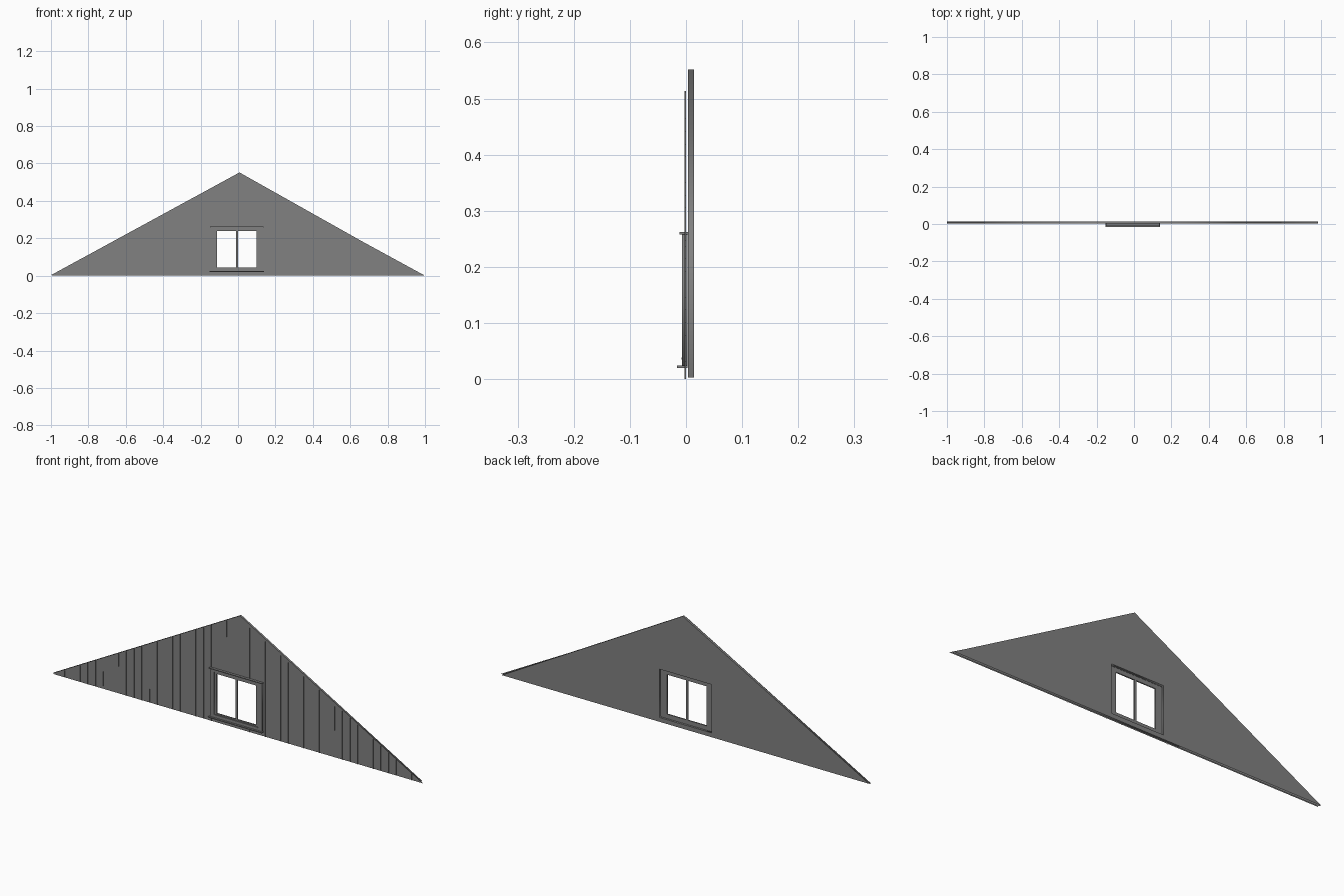
import bpy
import bmesh
from mathutils import Matrix

cube = bpy.data.objects.get("Cube")
if cube:
    bpy.data.objects.remove(cube)

grey = bpy.data.materials.new("weathered_grey")
grey.use_nodes = True
COLOUR = (0.22, 0.22, 0.22, 1)
grey.diffuse_color = COLOUR
for node in grey.node_tree.nodes:
    if node.type == 'BSDF_PRINCIPLED':
        node.inputs["Base Color"].default_value = COLOUR


def add_mesh(name, mesh):
    mesh.materials.clear()
    mesh.materials.append(grey)
    obj = bpy.data.objects.new(name, mesh)
    bpy.context.collection.objects.link(obj)
    return obj


def rect(x0, x1, z0, z1):
    return [(x0, z0), (x1, z0), (x1, z1), (x0, z1)]


def panel(name, outlines, y0, y1):
    """Upright panel: first outline is the edge, the others are holes."""
    curve = bpy.data.curves.new(name, 'CURVE')
    curve.dimensions = '2D'
    curve.fill_mode = 'BOTH'
    curve.extrude = (y1 - y0) / 2
    for points in outlines:
        spline = curve.splines.new('POLY')
        spline.points.add(len(points) - 1)
        for p, (x, z) in zip(spline.points, points):
            p.co = (x, z, 0, 1)
        spline.use_cyclic_u = True
    helper = bpy.data.objects.new(name + "_curve", curve)
    bpy.context.collection.objects.link(helper)
    deps = bpy.context.evaluated_depsgraph_get()
    mesh = bpy.data.meshes.new_from_object(helper.evaluated_get(deps))
    bpy.data.objects.remove(helper)
    mesh.transform(Matrix.Translation((0, (y0 + y1) / 2, 0))
                   @ Matrix.Rotation(1.5707963, 4, 'X'))
    mesh.name = name
    return add_mesh(name, mesh)


def box(name, x0, x1, y0, y1, z0, z1):
    bm = bmesh.new()
    bmesh.ops.create_cube(bm, size=1)
    for v in bm.verts:
        v.co = (x1 if v.co.x > 0 else x0,
                y1 if v.co.y > 0 else y0,
                z1 if v.co.z > 0 else z0)
    mesh = bpy.data.meshes.new(name)
    bm.to_mesh(mesh)
    bm.free()
    return add_mesh(name, mesh)


# Window outlines, from the casing inwards
LEFT, RIGHT, LOW, HIGH = -0.147, 0.134, 0.024, 0.26
casing = rect(LEFT, RIGHT, LOW, HIGH)
sash = rect(-0.125, 0.112, 0.035, 0.246)
opening = rect(-0.113, 0.10, 0.045, 0.238)

# Gable wall and the thin boarding in front of it
APEX = 0.546
panel("gable_wall", [[(-1, 0.003), (0.985, 0.003), (0.008, 0.552)], casing],
      0.004, 0.014)
panel("boarding", [[(-1, 0), (1, 0), (0, APEX)], casing], 0, 0)

# Board joints: thin upright edges, some only part of the height
missing = {17, 21, 23, 24, 26, 31, 40, 45}
partial = {6: (0.1, 0.57), 8: (0.68, 1), 12: (0, 0.23), 14: (0.36, 0.62),
           22: (0.84, 1), 35: (0, 0.18), 36: (0.5, 0.95)}
bm = bmesh.new()
for i in range(1, 47):
    if i in missing:
        continue
    x = -1 + (i + 0.56) / 24
    top = APEX * (1 - abs(x))
    low, high = partial.get(i, (0, 1))
    spans = [(low * top, high * top)]
    if LEFT < x < RIGHT and low == 0:
        spans = [(0, LOW), (HIGH, top)]
    for z0, z1 in spans:
        bm.faces.new([bm.verts.new((x, y, z)) for y, z in
                      ((-0.003, z0), (0, z0), (0, z1), (-0.003, z1))])
joints = bpy.data.meshes.new("board_joints")
bm.to_mesh(joints)
bm.free()
add_mesh("board_joints", joints)

# Window frame
panel("window_casing", [casing, sash], -0.007, 0.003)
panel("window_sash", [sash, opening], -0.003, 0.003)
box("window_mullion", -0.012, -0.001, -0.003, 0.003, 0.045, 0.238)
box("window_head", -0.150, 0.137, -0.012, 0.004, 0.258, 0.262)
box("window_sill", -0.152, 0.139, -0.016, 0.003, 0.020, 0.024)
box("inner_sill", -0.125, 0.112, -0.008, 0.002, 0.035, 0.039)
